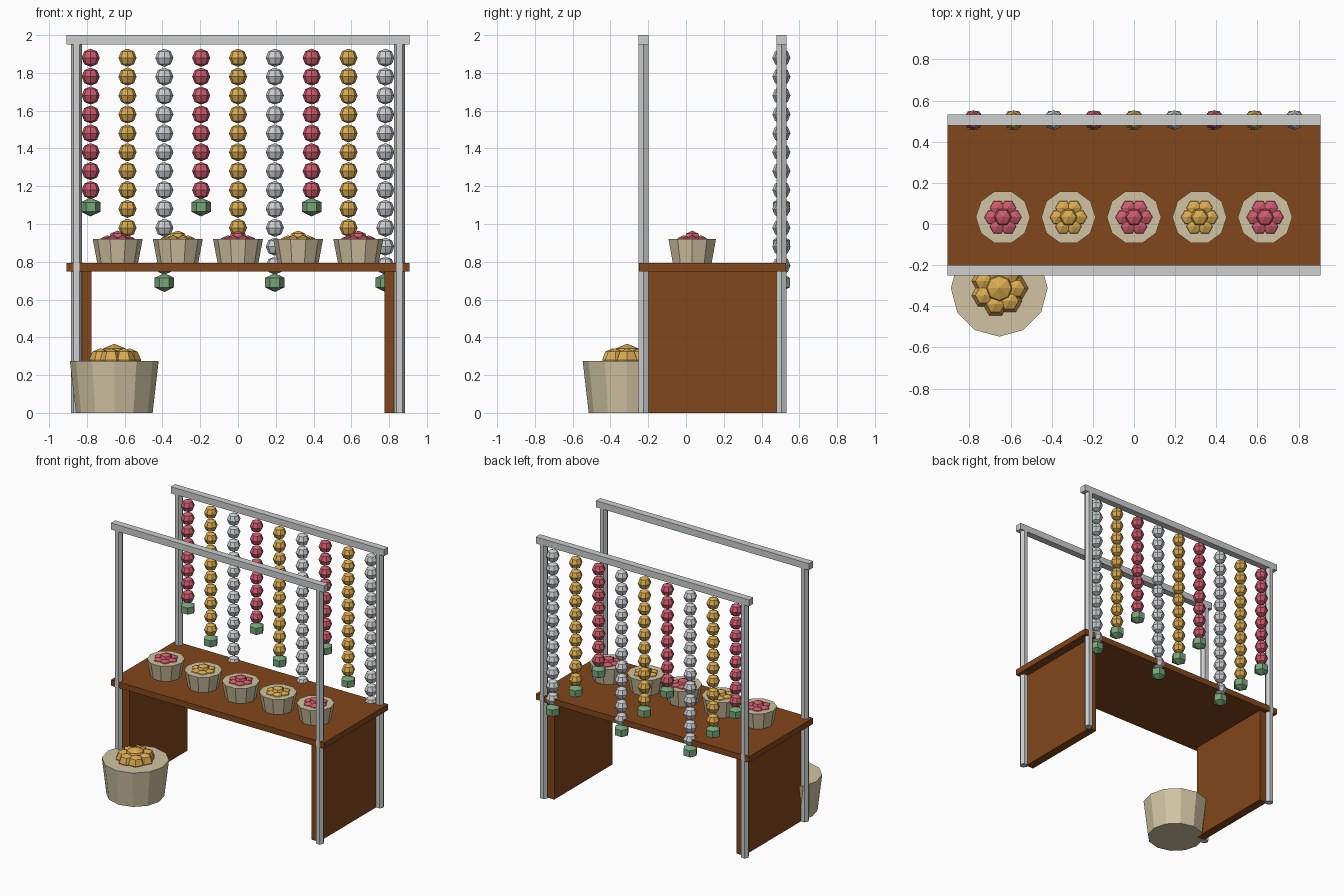
import bpy, bmesh, math

if "Cube" in bpy.data.objects:
    bpy.data.objects.remove(bpy.data.objects["Cube"])


def mat(name, r, g, b):
    m = bpy.data.materials.new(name)
    m.diffuse_color = (r, g, b, 1)
    m.use_nodes = True
    m.node_tree.nodes["Principled BSDF"].inputs["Base Color"].default_value = m.diffuse_color
    return m


WOOD = mat("brown wood", 0.225, 0.062, 0.011)
METAL = mat("grey metal", 0.61, 0.62, 0.62)
SILVER = mat("silver", 0.60, 0.63, 0.65)
PINK = mat("pink", 0.62, 0.105, 0.15)
GOLD = mat("gold", 0.71, 0.41, 0.08)
GREEN = mat("green", 0.18, 0.38, 0.19)
TAN = mat("tan basket", 0.64, 0.55, 0.36)


def finish(name, bm, material):
    bmesh.ops.recalc_face_normals(bm, faces=bm.faces)
    me = bpy.data.meshes.new(name)
    bm.to_mesh(me)
    bm.free()
    me.materials.append(material)
    ob = bpy.data.objects.new(name, me)
    bpy.context.collection.objects.link(ob)
    return ob


def lathe(bm, profile, sides, centre):
    """Turn (radius, z) points about a vertical axis, with flat or pointed ends."""
    cx, cy, cz = centre
    rings = []
    for r, z in profile:
        if r == 0:
            rings.append([bm.verts.new((cx, cy, cz + z))])
        else:
            rings.append([bm.verts.new((cx + r * math.cos(2 * math.pi * i / sides),
                                        cy + r * math.sin(2 * math.pi * i / sides),
                                        cz + z)) for i in range(sides)])
    for a, b in zip(rings, rings[1:]):
        for i in range(sides):
            j = (i + 1) % sides
            if len(a) == 1:
                bm.faces.new((a[0], b[j], b[i]))
            elif len(b) == 1:
                bm.faces.new((a[i], a[j], b[0]))
            else:
                bm.faces.new((a[i], a[j], b[j], b[i]))
    for end in (rings[0], rings[-1]):
        if len(end) > 1:
            bm.faces.new(end)


def ball(bm, r, centre, sides=6):
    # faceted ball, widest at its middle edge
    pts = [(r * math.cos(math.radians(d)), r * math.sin(math.radians(d)))
           for d in (-45, 0, 45)]
    lathe(bm, [(0, -r)] + pts + [(0, r)], sides, centre)


def box(name, x0, x1, y0, y1, z0, z1, material):
    bm = bmesh.new()
    bmesh.ops.create_cube(bm, size=1)
    for v in bm.verts:
        v.co = ((x0 + x1) / 2 + v.co.x * (x1 - x0),
                (y0 + y1) / 2 + v.co.y * (y1 - y0),
                (z0 + z1) / 2 + v.co.z * (z1 - z0))
    return finish(name, bm, material)


def basket(name, centre, r0, r1, h, sides):
    bm = bmesh.new()
    lathe(bm, [(r0, 0), (r1, h)], sides, centre)
    finish(name, bm, TAN)


def heap(name, x, y, count, ring, r, z, mid_r, mid_z, mid_sides, material):
    # one raised middle ball with a ring of balls around it
    bm = bmesh.new()
    ball(bm, mid_r, (x, y, mid_z), mid_sides)
    for i in range(count):
        a = 2 * math.pi * i / count
        ball(bm, r, (x + ring * math.cos(a), y + ring * math.sin(a), z))
    finish(name, bm, material)


# table
box("tabletop", -0.907, 0.907, -0.25, 0.53, 0.748, 0.793, WOOD)
for side, s in (("left", -1), ("right", 1)):
    a, b = sorted((s * 0.775, s * 0.84))
    box(side + "_side_panel", a, b, -0.215, 0.495, 0, 0.75, WOOD)

# frame: six-sided posts and top rails
for end, y in (("front", -0.225), ("back", 0.505)):
    box(end + "_top_rail", -0.907, 0.907, y - 0.026, y + 0.026, 1.95, 2.0, METAL)
    for side, x in (("left", -0.855), ("right", 0.855)):
        bm = bmesh.new()
        lathe(bm, [(0.03, 0), (0.03, 1.95)], 6, (x, y, 0))
        finish(f"{end}_{side}_post", bm, METAL)

# hanging bead strings with green end pieces
for i in range(9):
    x = -0.78 + 0.195 * i
    count = 8 + 2 * (i % 3)
    bm = bmesh.new()
    for k in range(count):
        ball(bm, 0.048, (x, 0.505, 1.88 - 0.1 * k), 8)
    finish(f"bead_string_{i + 1}", bm, (PINK, GOLD, SILVER)[i % 3])
    bm = bmesh.new()
    lathe(bm, [(0, -0.05), (0.052, -0.025), (0.052, 0.025), (0, 0.05)], 6,
          (x, 0.505, 1.89 - 0.1 * count))
    finish(f"string_end_{i + 1}", bm, GREEN)

# small baskets on the table
for i in range(5):
    x = -0.637 + 0.3185 * i
    basket(f"small_basket_{i + 1}", (x, 0.033, 0.793), 0.108, 0.132, 0.127, 10)
    heap(f"small_heap_{i + 1}", x, 0.033, 6, 0.053, 0.05, 0.89, 0.052, 0.913, 6,
         (PINK, GOLD)[i % 2])

# large basket on the floor
basket("large_basket", (-0.655, -0.312, 0), 0.203, 0.235, 0.275, 12)
heap("large_heap", -0.655, -0.312, 7, 0.08, 0.062, 0.28, 0.083, 0.283, 8, GOLD)
